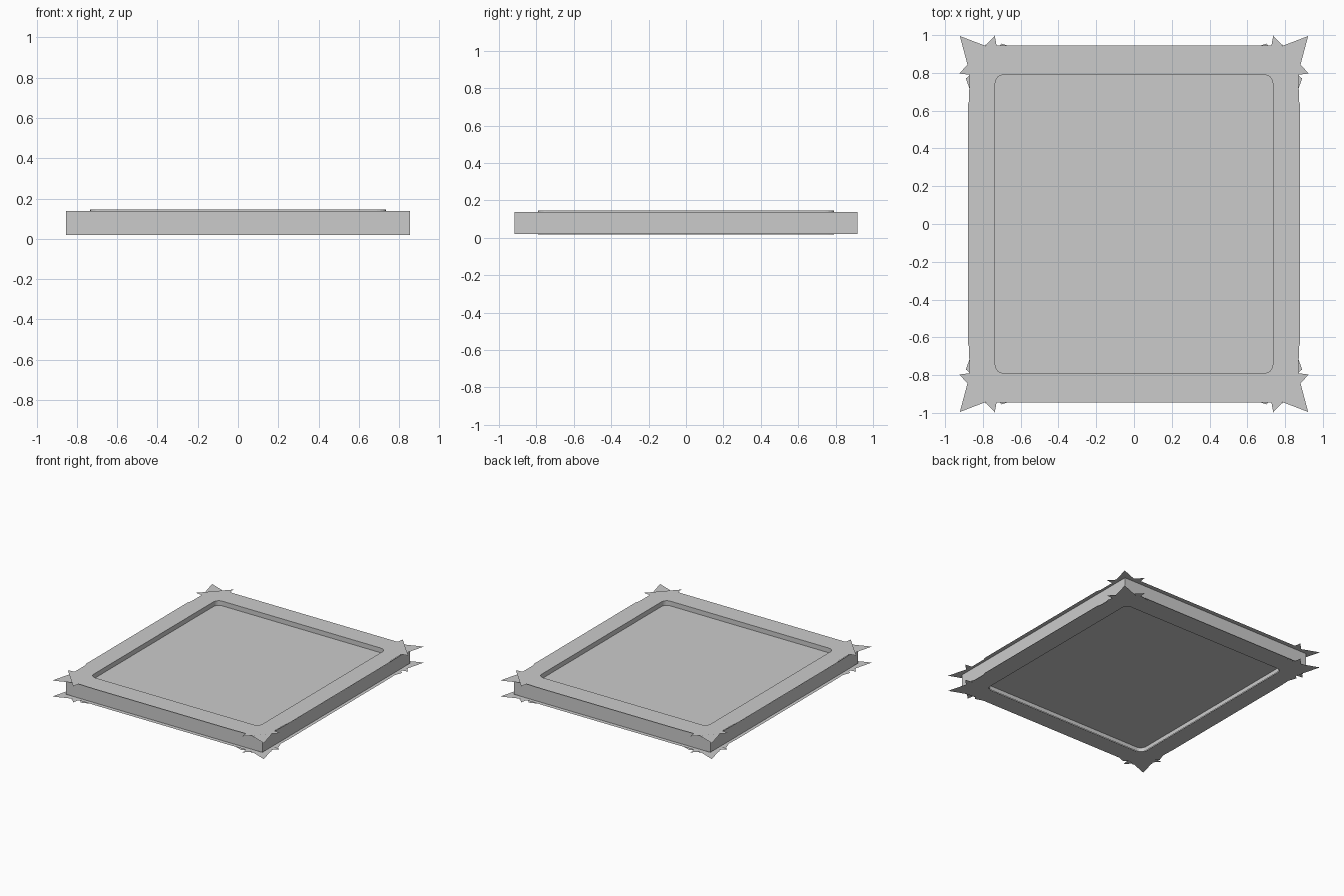
import bpy, bmesh, math
from mathutils.geometry import tessellate_polygon
from mathutils import Vector

if "Cube" in bpy.data.objects:
    bpy.data.objects.remove(bpy.data.objects["Cube"])


def four_way(corner):
    """Mirror a first-quadrant chain (ordered counter-clockwise) to a full loop."""
    q1 = list(corner)
    q2 = [(-x, y) for x, y in reversed(q1)]
    return q1 + q2 + [(-x, -y) for x, y in q1] + [(x, -y) for x, y in reversed(q1)]


def rounded(hx, hy, r, n=4):
    return four_way([(hx - r + r * math.cos(i / n * math.pi / 2),
                      hy - r + r * math.sin(i / n * math.pi / 2)) for i in range(n + 1)])


def finish(name, bm):
    me = bpy.data.meshes.new(name)
    bm.to_mesh(me)
    bm.free()
    ob = bpy.data.objects.new(name, me)
    bpy.context.collection.objects.link(ob)
    return ob


def sheet(name, outer, hole, z):
    """Thin flat sheet with an opening."""
    bm = bmesh.new()
    loops = [[Vector((x, y, z)) for x, y in outer], [Vector((x, y, z)) for x, y in hole]]
    vs = [bm.verts.new(p) for loop in loops for p in loop]
    for tri in tessellate_polygon(loops):
        f = bm.faces.new([vs[i] for i in tri])
        f.normal_update()
        if (f.normal.z > 0) != (z > 0.08):
            f.normal_flip()
    return finish(name, bm)


def walls(name, loop, z0, z1, inward=False, caps=False):
    bm = bmesh.new()
    a = [bm.verts.new((x, y, z0)) for x, y in loop]
    b = [bm.verts.new((x, y, z1)) for x, y in loop]
    n = len(loop)
    for i in range(n):
        j = (i + 1) % n
        q = [a[i], a[j], b[j], b[i]]
        bm.faces.new(q[::-1] if inward else q)
    if caps:
        bm.faces.new(a[::-1])
        bm.faces.new(b)
    return finish(name, bm)


HOLE = rounded(0.735, 0.79, 0.045)
CUT_HOLE = four_way([(0.75, 0.74), (0.69, 0.805)])

# Outlines: crossed corner tips, and single pointed corner spikes
CROSSED = four_way([(0.88, 0.63), (0.87, 0.66), (0.87, 0.79), (0.925, 0.797),
                    (0.737, 0.997), (0.728, 0.945), (0.60, 0.945)])
SPIKED = four_way([(0.875, 0.60), (0.87, 0.80), (0.922, 0.995), (0.765, 0.935), (0.60, 0.94)])
JAGGED = four_way([(0.865, 0.70), (0.89, 0.77), (0.855, 0.80), (0.885, 0.85), (0.85, 0.875),
                   (0.81, 0.915), (0.785, 0.95), (0.735, 0.92), (0.70, 0.955), (0.63, 0.93)])

# Frame rim
walls("frame_outer_wall", four_way([(0.855, 0.918)]), 0.02, 0.138)
walls("frame_inner_wall", HOLE, 0.018, 0.145, inward=True)

# Top trim
sheet("top_trim_crossed", CROSSED, HOLE, 0.145)
sheet("top_trim_spiked", SPIKED, HOLE, 0.14)

# Bottom trim
sheet("bottom_trim_crossed", CROSSED, CUT_HOLE, 0.018)
sheet("bottom_trim_spiked", SPIKED, HOLE, 0.014)
sheet("bottom_trim_jagged", JAGGED, HOLE, 0.01)

# Recessed panel
walls("panel", rounded(0.735, 0.79, 0.045), 0.05, 0.108, caps=True)
